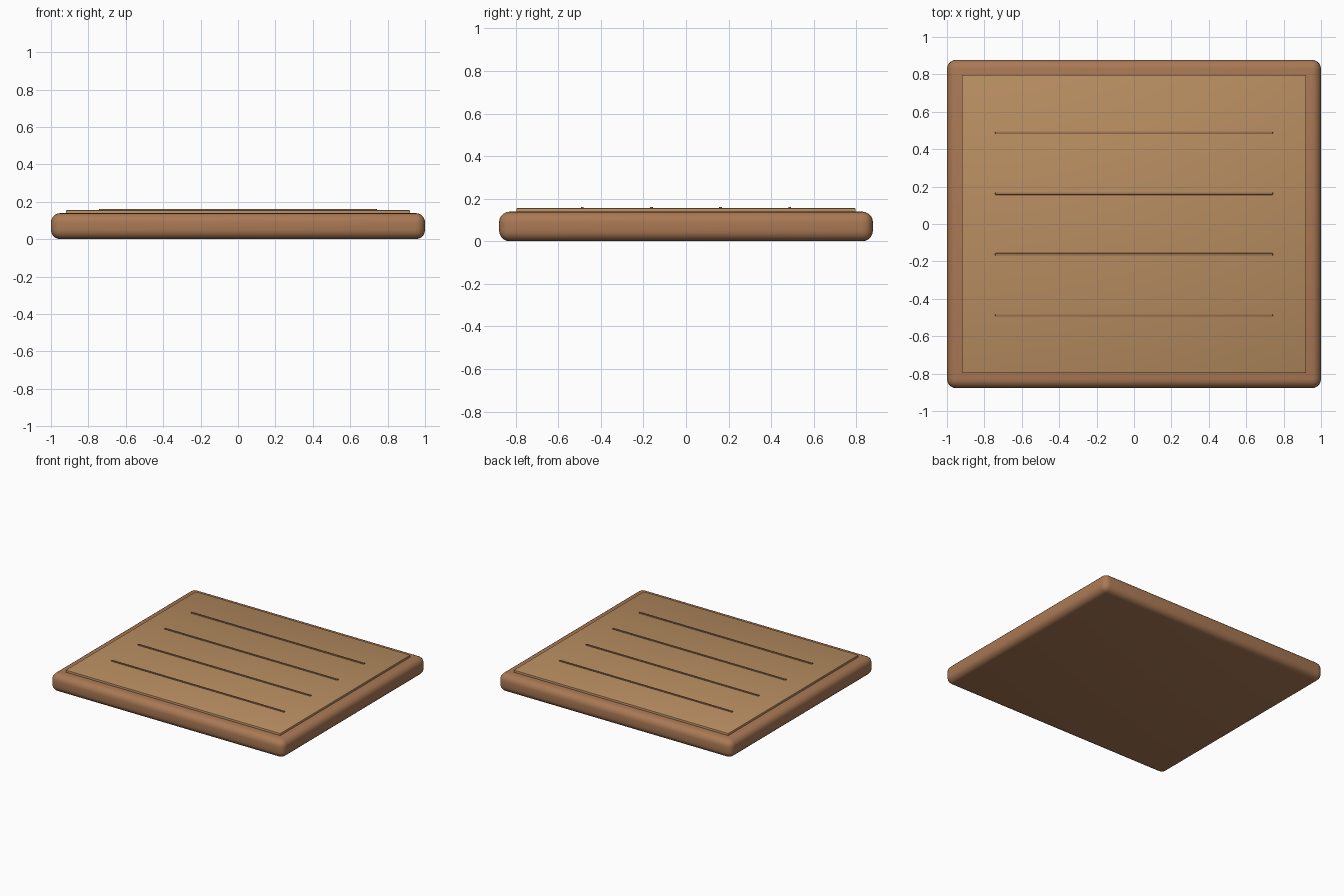
import bpy

if "Cube" in bpy.data.objects:
    bpy.data.objects.remove(bpy.data.objects["Cube"])


def material(name, rgb):
    m = bpy.data.materials.new(name)
    m.diffuse_color = (*rgb, 1)
    m.use_nodes = True
    m.node_tree.nodes["Principled BSDF"].inputs["Base Color"].default_value = m.diffuse_color
    return m


def slab(name, size, z0, z1, y, mat, bevel, segments):
    """Box from z0 to z1 with rounded edges."""
    bpy.ops.mesh.primitive_cube_add(size=1, location=(0, y, (z0 + z1) / 2))
    ob = bpy.context.object
    ob.name = name
    ob.scale = (size[0], size[1], z1 - z0)
    bpy.ops.object.transform_apply(location=False, rotation=False, scale=True)
    ob.data.materials.append(mat)
    mod = ob.modifiers.new("rounded_edges", 'BEVEL')
    mod.width = bevel
    mod.segments = segments
    bpy.ops.object.modifier_apply(modifier=mod.name)
    bpy.ops.object.shade_smooth_by_angle()
    return ob


wood = material("wood", (0.40, 0.19, 0.09))
light_wood = material("light_wood", (0.48, 0.27, 0.12))
dark_wood = material("dark_wood", (0.33, 0.17, 0.08))

# Rounded board body
slab("board", (2.0, 1.756), 0, 0.139, 0, wood, 0.05, 5)

# Thin raised panel on top
slab("top_panel", (1.84, 1.594), 0.12, 0.155, 0, light_wood, 0.004, 2)

# Four narrow grain strips across the panel
for i in range(4):
    slab(f"grain_strip_{i + 1}", (1.484, 0.013), 0.149, 0.162,
         (i - 1.5) * 0.325, dark_wood, 0.002, 2)
